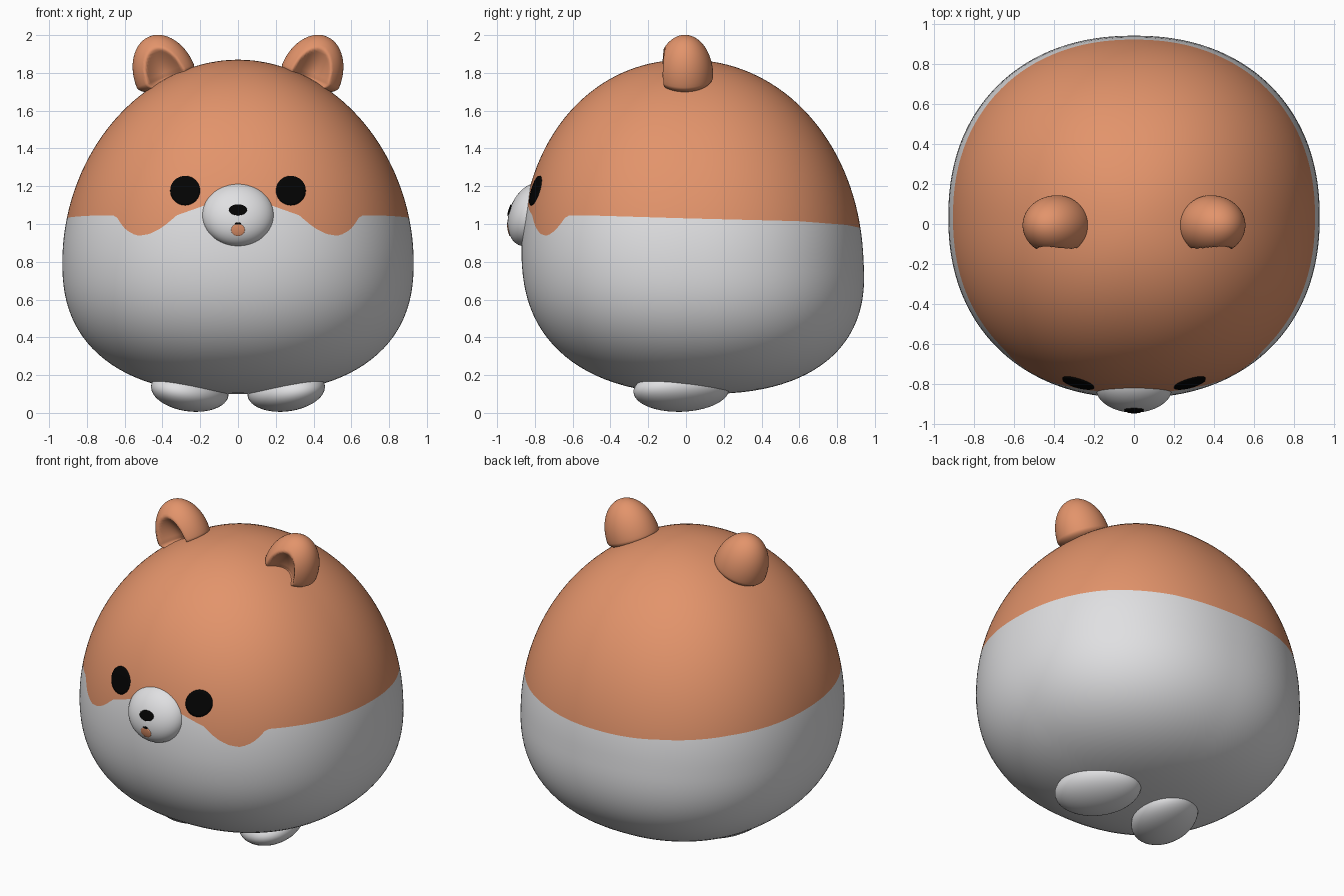
import bpy, bmesh, math
from mathutils import Matrix, Vector

if "Cube" in bpy.data.objects:
    bpy.data.objects.remove(bpy.data.objects["Cube"])


def mat(name, col):
    m = bpy.data.materials.new(name)
    m.diffuse_color = (*col, 1)
    m.use_nodes = True
    m.node_tree.nodes["Principled BSDF"].inputs["Base Color"].default_value = m.diffuse_color
    return m


ORANGE = mat("orange fur", (0.765, 0.295, 0.147))
WHITE = mat("white fur", (0.745, 0.745, 0.76))
BLACK = mat("black", (0.001, 0.001, 0.001))

Z0, ZM, Z1 = 0.10, 0.80, 1.87      # body bottom, widest level, top
RX, RY, PLAN = 0.93, 0.905, 2.2    # half width, half depth, plan roundness


def lerp_table(t, x):
    for (a, p), (b, q) in zip(t, t[1:]):
        if x <= b:
            return p + (q - p) * max(0, (x - a)) / (b - a)
    return t[-1][1]


def body_radii(z):
    """Half width and half depth of the body at a height."""
    if z >= ZM:
        u, ex, ey = (z - ZM) / (Z1 - ZM), 1.96, 2.08
    else:
        u, ex, ey = (ZM - z) / (ZM - Z0), 2.4, 2.4
    u = min(1, u)
    return (RX * max(0, 1 - u ** ex) ** (1 / ex), RY * max(0, 1 - u ** ey) ** (1 / ey))


def body_cy(z):
    return lerp_table([(Z0, 0.08), (ZM, 0.035), (Z1, 0.0)], z)


def body_front(x, z):
    rx, ry = body_radii(z)
    return body_cy(z) - ry * max(0, 1 - (abs(x) / rx) ** PLAN) ** (1 / PLAN)


def make(name, verts, faces, mats, idx=None):
    me = bpy.data.meshes.new(name)
    me.from_pydata(verts, [], faces)
    for m in mats:
        me.materials.append(m)
    if idx:
        me.polygons.foreach_set("material_index", idx)
    bm = bmesh.new()
    bm.from_mesh(me)
    bmesh.ops.recalc_face_normals(bm, faces=bm.faces)
    bm.to_mesh(me)
    bm.free()
    me.shade_smooth()
    ob = bpy.data.objects.new(name, me)
    bpy.context.collection.objects.link(ob)
    return ob


# Fur line: scalloped beside the face, gently sloping to the back
SCALLOP = [(0, 1.12), (0.15, 1.11), (0.19, 1.095), (0.26, 1.07), (0.33, 1.045),
           (0.37, 1.005), (0.42, 0.968), (0.47, 0.945), (0.52, 0.938), (0.56, 0.95),
           (0.60, 0.98), (0.63, 1.015), (0.65, 1.045), (0.70, 1.045)]


def fur_line(x, y):
    if y < -0.5:
        return lerp_table(SCALLOP, abs(x))
    return lerp_table([(-0.5, 1.045), (0, 1.03), (0.6, 1.015), (0.85, 0.995), (0.94, 0.975)], y)


# Body: one row of the grid follows the fur line exactly
N, LOW, UP = 192, 32, 32
rows = LOW + UP
verts = [(0, body_cy(Z0), Z0)]
for r in range(1, rows):
    for i in range(N):
        a = 2 * math.pi * i / N
        s, c = math.sin(a), math.cos(a)
        k = (abs(s) ** PLAN + abs(c) ** PLAN) ** (-1 / PLAN)
        s, c = s * k, c * k
        zb = fur_line(0.91 * s, 0.03 - 0.89 * c)
        if r <= LOW:
            z = Z0 + (zb - Z0) * (1 - math.cos(r / LOW * math.pi / 2))
        else:
            z = zb + (Z1 - zb) * math.sin((r - LOW) / UP * math.pi / 2)
        rx, ry = body_radii(z)
        verts.append((rx * s, body_cy(z) - ry * c, z))
verts.append((0, 0, Z1))
faces, idx = [], []
for i in range(N):
    j = (i + 1) % N
    faces.append((0, 1 + j, 1 + i))
    idx.append(1)
    for r in range(rows - 2):
        b = 1 + r * N
        faces.append((b + i, b + j, b + N + j, b + N + i))
        idx.append(1 if r + 1 < LOW else 0)
    b = 1 + (rows - 2) * N
    faces.append((b + i, b + j, len(verts) - 1))
    idx.append(0)
make("body", verts, faces, [ORANGE, WHITE], idx)


def ball(name, radii, matrix, m, shape=None, seg=48):
    bm = bmesh.new()
    bmesh.ops.create_uvsphere(bm, u_segments=seg, v_segments=seg // 2, radius=1)
    for v in bm.verts:
        p = v.co.copy()
        v.co = Vector((p.x * radii[0], p.y * radii[1], p.z * radii[2]))
        if shape:
            v.co += shape(p)
    bm.transform(matrix)
    me = bpy.data.meshes.new(name)
    bm.to_mesh(me)
    bm.free()
    me.materials.append(m)
    me.shade_smooth()
    ob = bpy.data.objects.new(name, me)
    bpy.context.collection.objects.link(ob)
    return ob


def patch(name, cx, cz, rx, rz, surf, m, lift=0.006):
    """Thin domed plate lying on a surface y = surf(x, z)."""
    rings, n = 6, 40
    vs = [(cx, surf(cx, cz) - lift, cz)]
    fs = []
    for k in range(1, rings + 2):
        t = min(k, rings) / rings
        for i in range(n):
            a = 2 * math.pi * i / n
            x, z = cx + rx * t * math.cos(a), cz + rz * t * math.sin(a)
            vs.append((x, surf(x, z) - (lift if k <= rings else -0.003), z))
    for i in range(n):
        j = (i + 1) % n
        fs.append((0, 1 + i, 1 + j))
        for k in range(rings):
            b = 1 + k * n
            fs.append((b + i, b + n + i, b + n + j, b + j))
    make(name, vs, fs, [m])


def ear_shape(p):
    """Egg form: short below the base, with a soft hollow in the front."""
    d = Vector((0, 0, -0.16 * p.z if p.z < 0 else 0))
    if p.y < 0:
        r2 = (p.x / 0.62) ** 2 + ((p.z + 0.1) / 0.78) ** 2
        d.y = 0.12 * max(0, 1 - r2)
    return d


# Ears, eyes and feet on both sides
for s, side in ((1, "right"), (-1, "left")):
    ball(side + "_ear", (0.163, 0.15, 0.225),
         Matrix.Translation((s * 0.385, -0.006, 1.784)) @ Matrix.Rotation(s * math.radians(22), 4, 'Y'),
         ORANGE, ear_shape, 80)
    patch(side + "_eye", s * 0.28, 1.177, 0.079, 0.078, body_front, BLACK)
    ball(side + "_foot", (0.192, 0.265, 0.11),
         Matrix.Translation((s * 0.255, -0.025, 0.119)) @ Matrix.Rotation(s * math.radians(25), 4, 'Z')
         @ Matrix.Rotation(-s * math.radians(10), 4, 'Y'), WHITE)

# Snout leaning with the face, with nose and mouth
SC, SR, LEAN = (0, -0.82, 1.05), (0.192, 0.12, 0.168), 0.2
ball("snout", SR, Matrix.Translation(SC), WHITE, lambda p: Vector((0, LEAN * SR[2] * p.z, 0)))


def snout_front(x, z):
    q = 1 - (x / SR[0]) ** 2 - ((z - SC[2]) / SR[2]) ** 2
    return SC[1] + LEAN * (z - SC[2]) - SR[1] * math.sqrt(max(0, q))


patch("nose", 0, 1.075, 0.048, 0.029, snout_front, BLACK, 0.006)
patch("mouth_line", 0, 1.002, 0.016, 0.006, snout_front, BLACK, 0.004)
patch("tongue", 0, 0.968, 0.036, 0.032, snout_front, ORANGE, 0.003)
